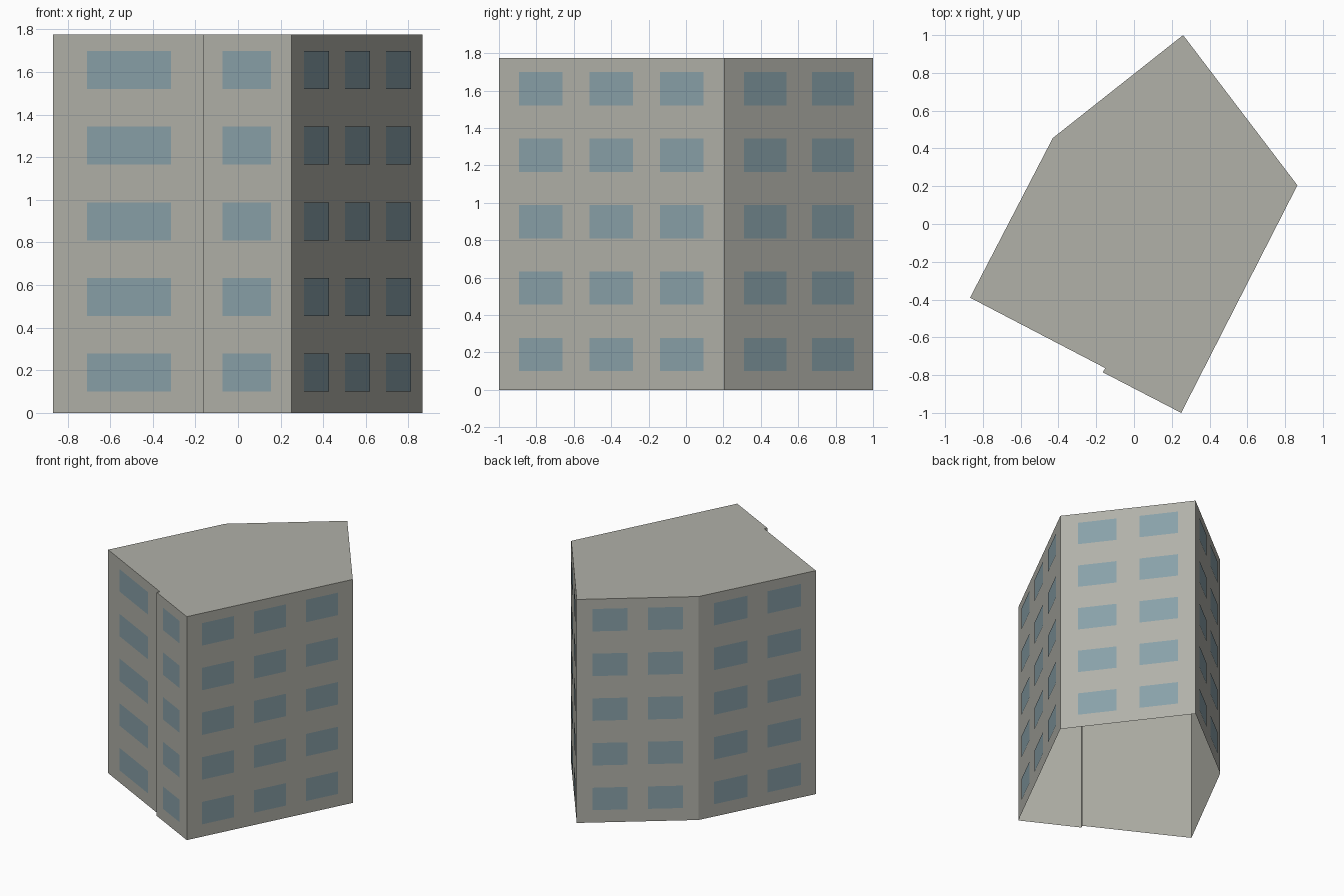
import bpy
import bmesh
from mathutils import Vector

cube = bpy.data.objects.get("Cube")
if cube:
    bpy.data.objects.remove(cube, do_unlink=True)

HEIGHT = 1.775
FLOORS = 5
OFFSET = 0.004


def material(name, rgb):
    mat = bpy.data.materials.new(name)
    mat.use_nodes = True
    color = (*rgb, 1.0)
    mat.diffuse_color = color
    mat.node_tree.nodes["Principled BSDF"].inputs["Base Color"].default_value = color
    return mat


def make_object(name, bm, mat):
    mesh = bpy.data.meshes.new(name)
    bm.to_mesh(mesh)
    bm.free()
    mesh.materials.append(mat)
    obj = bpy.data.objects.new(name, mesh)
    bpy.context.collection.objects.link(obj)
    return obj


concrete = material("warm grey concrete", (0.44, 0.44, 0.395))
glass = material("blue grey glass", (0.25, 0.356, 0.397))

# Footprint corners, counter-clockwise, each with the wall that starts there:
# (x, y, wall name, window columns)
footprint = [
    (0.25, -1.0, "right", 3),
    (0.865, 0.205, "back_right", 2),
    (0.26, 1.0, "back_left", 2),
    (-0.43, 0.455, "left", 2),
    (-0.868, -0.39, "front_left", 1),
    (-0.152, -0.763, "step", 0),
    (-0.165, -0.785, "front_right", 1),
]
corners = [Vector((x, y, 0)) for x, y, _, _ in footprint]

# Walls and flat roof, open underneath
bm = bmesh.new()
base = [bm.verts.new(c) for c in corners]
top = [bm.verts.new(c + Vector((0, 0, HEIGHT))) for c in corners]
for i in range(len(base)):
    j = (i + 1) % len(base)
    bm.faces.new((base[i], base[j], top[j], top[i]))
bm.faces.new(top)
make_object("building_shell", bm, concrete)

# Window layout by column count: first margin, width, pitch (share of the wall)
layout = {1: (0.225, 0.55, 0), 2: (0.13, 0.285, 0.455), 3: (0.09, 0.193, 0.313)}
storey = HEIGHT / FLOORS
sill, head = 0.1, 0.278

# Flat window panes just off each wall
for i, (_, _, name, columns) in enumerate(footprint):
    if not columns:
        continue
    start, end = corners[i], corners[(i + 1) % len(corners)]
    along = end - start
    out = along.cross(Vector((0, 0, 1))).normalized() * OFFSET
    margin, width, pitch = layout[columns]
    bm = bmesh.new()
    for floor in range(FLOORS):
        low, high = floor * storey + sill, floor * storey + head
        for col in range(columns):
            a = margin + col * pitch
            b = a + width
            pane = [(a, low), (b, low), (b, high), (a, high)]
            bm.faces.new([bm.verts.new(start + along * t + out + Vector((0, 0, z)))
                          for t, z in pane])
    make_object(name + "_windows", bm, glass)
